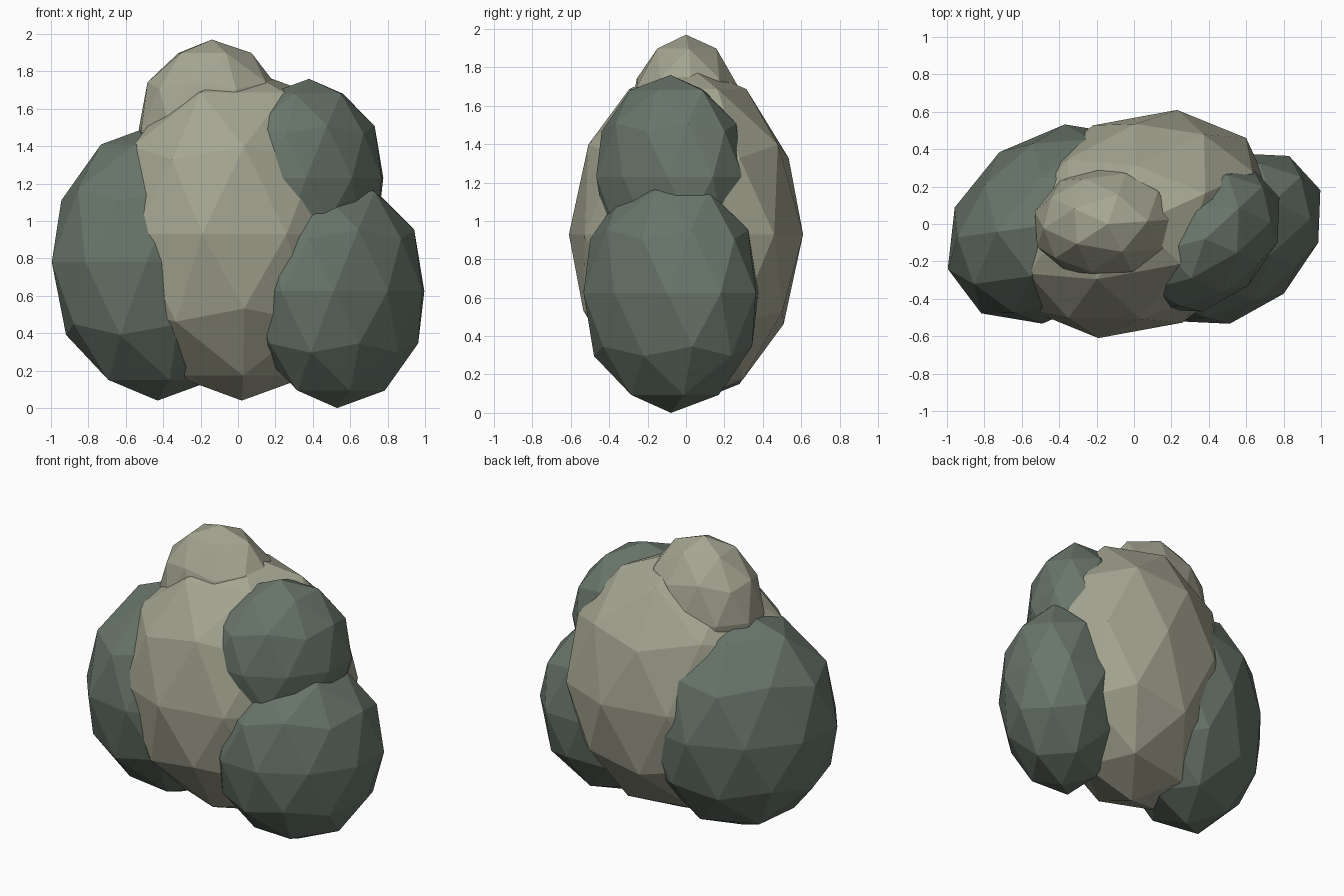
import bpy
import math

if "Cube" in bpy.data.objects:
    bpy.data.objects.remove(bpy.data.objects["Cube"])


def material(name, rgb):
    m = bpy.data.materials.new(name)
    m.diffuse_color = (*rgb, 1.0)
    m.use_nodes = True
    m.node_tree.nodes["Principled BSDF"].inputs["Base Color"].default_value = m.diffuse_color
    return m


pale = material("pale_olive_stone", (0.38, 0.38, 0.29))
dark = material("dark_green_stone", (0.14, 0.18, 0.145))


def boulder(name, centre, radii, turn, mat):
    """Faceted 80-sided boulder, stretched and turned about the vertical."""
    bpy.ops.mesh.primitive_ico_sphere_add(subdivisions=2, radius=1.0, location=centre)
    ob = bpy.context.object
    ob.name = name
    ob.scale = radii
    ob.rotation_euler = (0, 0, math.radians(turn))
    ob.data.materials.append(mat)
    bpy.ops.object.shade_flat()
    return ob


# central mass and its crown
boulder("main_boulder", (0.02, 0.0, 0.93), (0.755, 0.579, 0.89), 24.4, pale)
boulder("top_boulder", (-0.14, 0.0, 1.49), (0.405, 0.308, 0.48), 4, pale)
# darker boulders on the sides
boulder("left_boulder", (-0.43, 0.0, 0.78), (0.627, 0.481, 0.74), 37, dark)
boulder("lower_right_boulder", (0.53, -0.078, 0.625), (0.546, 0.40, 0.625), 42.5, dark)
boulder("upper_right_boulder", (0.38, -0.08, 1.23), (0.465, 0.34, 0.53), 42.5, dark)
